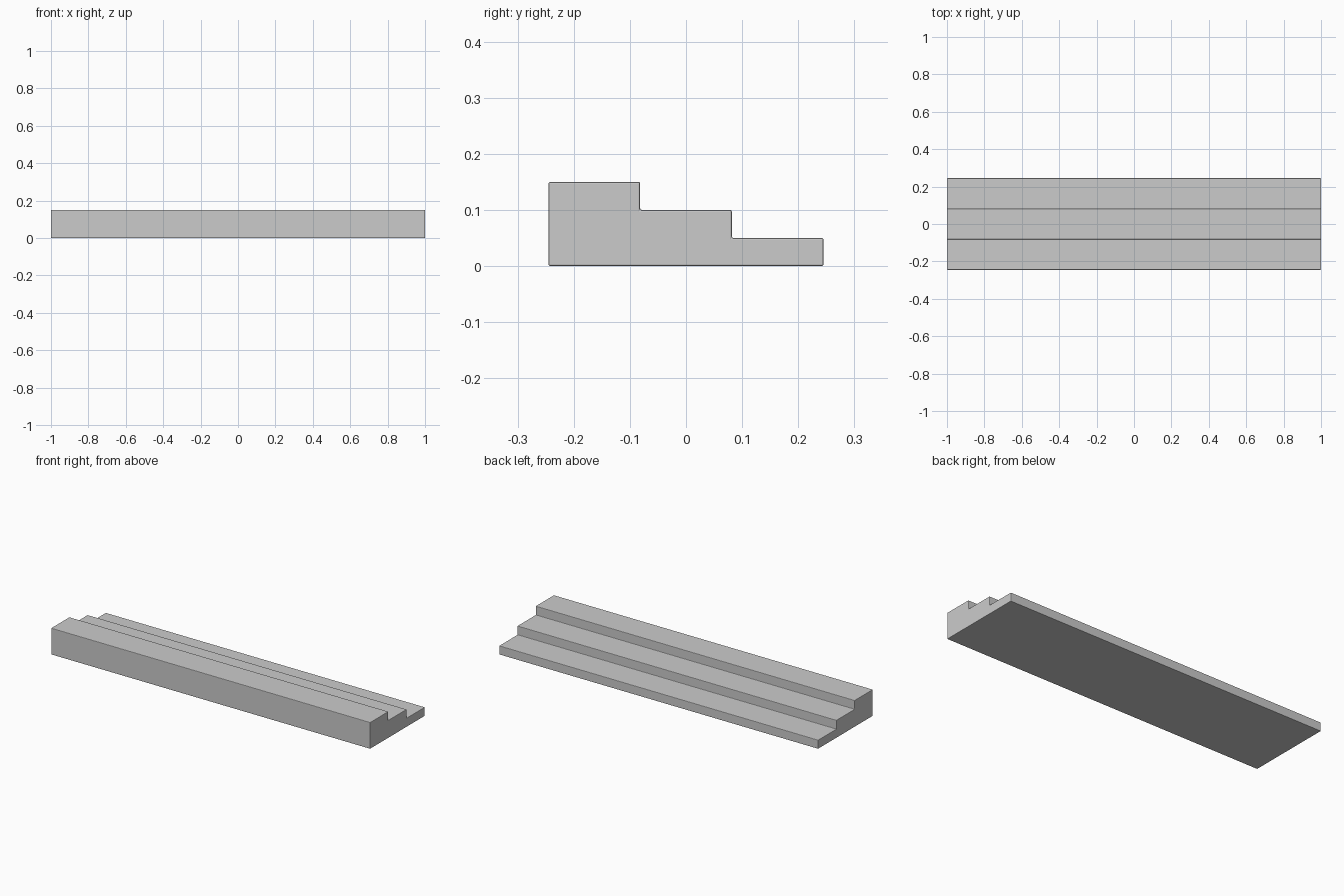
import bpy, bmesh

if "Cube" in bpy.data.objects:
    bpy.data.objects.remove(bpy.data.objects["Cube"])

LENGTH, DEPTH, RISE, STEPS = 2.0, 0.49, 0.05, 3
tread = DEPTH / STEPS

# Stepped side profile in (y, z): tallest at the front, descending to the back
profile = [(-DEPTH / 2, 0.0)]
for i in range(STEPS):
    z = RISE * (STEPS - i)
    y = -DEPTH / 2 + tread * i
    profile += [(y, z), (y + tread, z)]
profile.append((DEPTH / 2, 0.0))

# Extrude the profile along x
bm = bmesh.new()
face = bm.faces.new([bm.verts.new((-LENGTH / 2, y, z)) for y, z in profile])
ext = bmesh.ops.extrude_face_region(bm, geom=[face])
moved = [v for v in ext["geom"] if isinstance(v, bmesh.types.BMVert)]
bmesh.ops.translate(bm, verts=moved, vec=(LENGTH, 0, 0))
bmesh.ops.recalc_face_normals(bm, faces=bm.faces)
mesh = bpy.data.meshes.new("stepped_block")
bm.to_mesh(mesh)
bm.free()
block = bpy.data.objects.new("stepped_block", mesh)
bpy.context.collection.objects.link(block)

# Fine softened edges
bevel = block.modifiers.new("edge_bevel", "BEVEL")
bevel.width = 0.003
bevel.segments = 2
bevel.limit_method = "ANGLE"
